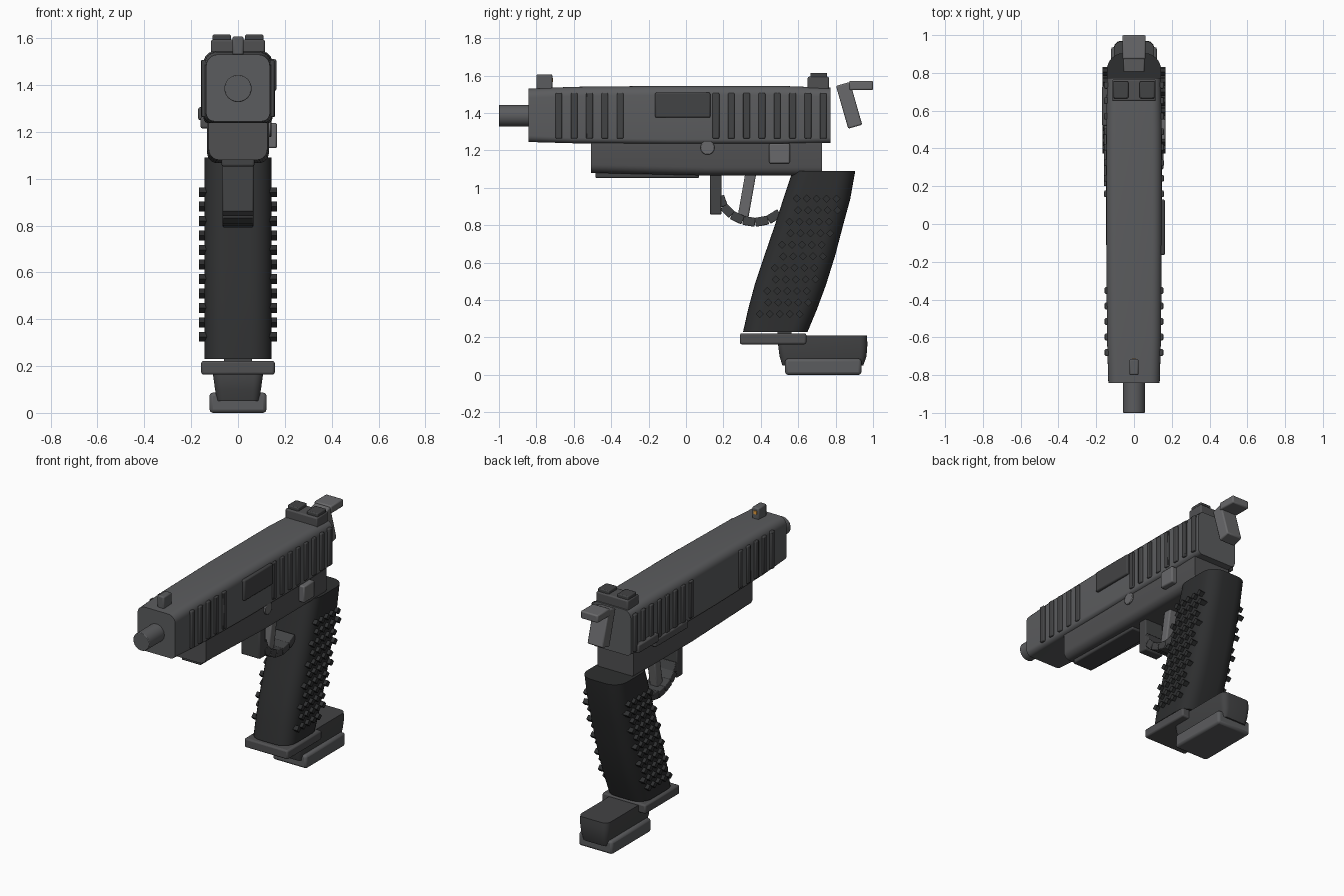
import bpy, bmesh, math
from mathutils import Matrix

if "Cube" in bpy.data.objects:
    bpy.data.objects.remove(bpy.data.objects["Cube"])


def material(name, r, g, b):
    m = bpy.data.materials.new(name)
    m.diffuse_color = (r, g, b, 1)
    m.use_nodes = True
    m.node_tree.nodes["Principled BSDF"].inputs["Base Color"].default_value = m.diffuse_color
    return m


STEEL = material("light_steel", 0.14, 0.14, 0.145)
SLIDE = material("slide_grey", 0.105, 0.107, 0.112)
FRAME = material("frame_grey", 0.08, 0.08, 0.083)
DARK = material("dark_grey", 0.055, 0.056, 0.058)
GRIP = material("grip_black", 0.027, 0.028, 0.029)
ORANGE = material("orange", 0.8, 0.35, 0.05)


def finish(name, bm, mat, bevel=0.0, smooth=True):
    bmesh.ops.recalc_face_normals(bm, faces=bm.faces)
    me = bpy.data.meshes.new(name)
    bm.to_mesh(me)
    bm.free()
    me.materials.append(mat)
    ob = bpy.data.objects.new(name, me)
    bpy.context.collection.objects.link(ob)
    if bevel:
        m = ob.modifiers.new("bevel", 'BEVEL')
        m.width, m.segments = bevel, 2
    if smooth:
        bpy.ops.object.select_all(action='DESELECT')
        bpy.context.view_layer.objects.active = ob
        ob.select_set(True)
        bpy.ops.object.shade_smooth_by_angle(angle=math.radians(35))
    return ob


def add_box(bm, x, y, z, tilt=0.0):
    size = [b - a for a, b in (x, y, z)]
    mid = [(a + b) / 2 for a, b in (x, y, z)]
    mat = Matrix.Translation(mid) @ Matrix.Rotation(tilt, 4, 'X') @ Matrix.Diagonal((*size, 1))
    bmesh.ops.create_cube(bm, size=1, matrix=mat)


def box(name, mat, x, y, z, bevel=0.008, tilt=0.0):
    bm = bmesh.new()
    add_box(bm, x, y, z, tilt)
    return finish(name, bm, mat, bevel)


def rod(name, mat, radius, depth, loc, axis):
    bm = bmesh.new()
    place = Matrix.Translation(loc) @ Matrix.Rotation(math.pi / 2, 4, axis)
    bmesh.ops.create_cone(bm, cap_ends=True, segments=32, radius1=radius,
                          radius2=radius, depth=depth, matrix=place)
    return finish(name, bm, mat, 0.004)


def rounded(hw, hh, r_top, r_bot, seg=6):
    pts = []
    for q, (sx, sy) in enumerate(((1, 1), (-1, 1), (-1, -1), (1, -1))):
        r = r_top if sy > 0 else r_bot
        for i in range(seg + 1):
            a = math.pi / 2 * (q + i / seg)
            pts.append((sx * (hw - r) + r * math.cos(a), sy * (hh - r) + r * math.sin(a)))
    return pts


def loft(name, mat, rings):
    bm = bmesh.new()
    rows = [[bm.verts.new(p) for p in ring] for ring in rings]
    n = len(rows[0])
    for a, b in zip(rows, rows[1:]):
        for i in range(n):
            bm.faces.new((a[i], a[(i + 1) % n], b[(i + 1) % n], b[i]))
    bm.faces.new(rows[0])
    bm.faces.new(rows[-1])
    return finish(name, bm, mat)


def ring_y(y, hw, z0, z1, r_top, r_bot):
    return [(u, y, (z0 + z1) / 2 + v) for u, v in rounded(hw, (z1 - z0) / 2, r_top, r_bot)]


def ring_z(z, hw, y0, y1, r):
    return [(u, (y0 + y1) / 2 + v, z) for u, v in rounded(hw, (y1 - y0) / 2, r, r)]


# Slide, frame and barrel
loft("slide", SLIDE, [ring_y(-0.843, 0.136, 1.245, 1.53, 0.05, 0.035),
                      ring_y(-0.6, 0.143, 1.238, 1.54, 0.05, 0.03),
                      ring_y(-0.1, 0.147, 1.235, 1.545, 0.05, 0.025),
                      ring_y(0.5, 0.147, 1.235, 1.545, 0.05, 0.025),
                      ring_y(0.773, 0.143, 1.24, 1.535, 0.05, 0.03)])
loft("frame", FRAME, [ring_y(-0.508, 0.125, 1.08, 1.25, 0.01, 0.045),
                      ring_y(0.1, 0.132, 1.066, 1.25, 0.01, 0.045),
                      ring_y(0.728, 0.13, 1.066, 1.25, 0.01, 0.045)])
box("under_rail", DARK, (-0.07, 0.07), (-0.485, 0.07), (1.052, 1.09))
rod("barrel", SLIDE, 0.058, 0.3, (0, -0.85, 1.385), 'X')

# Slide serrations on both sides
bm = bmesh.new()
for s in (-1, 1):
    for y in [-0.68 + 0.082 * i for i in range(5)] + [0.16 + 0.082 * i for i in range(8)]:
        d = 0.155 if y < 0 else 0.158
        add_box(bm, sorted((s * 0.12, s * d)), (y - 0.018, y + 0.018), (1.263, 1.507))
finish("slide_serrations", bm, DARK, 0.006)

# Ejection port, pin, catches
box("ejection_port", DARK, (0.13, 0.164), (-0.165, 0.13), (1.375, 1.51))
rod("frame_pin", STEEL, 0.038, 0.14, (0.072, 0.115, 1.215), 'Y')
box("side_button", STEEL, (0.12, 0.167), (0.445, 0.555), (1.13, 1.238))
box("slide_catch", FRAME, (-0.16, -0.12), (0.2, 0.54), (1.215, 1.265))
box("safety_pad", FRAME, (-0.17, -0.12), (0.52, 0.73), (1.25, 1.305))

# Sights
box("front_sight", SLIDE, (-0.024, 0.024), (-0.8, -0.715), (1.52, 1.607))
box("front_sight_dot", ORANGE, (-0.011, 0.011), (-0.72, -0.711), (1.565, 1.587), 0)
box("rear_sight_base", FRAME, (-0.115, 0.115), (0.65, 0.765), (1.52, 1.594))
for s, side in ((-1, "left"), (1, "right")):
    box("rear_sight_post_" + side, DARK, sorted((s * 0.03, s * 0.109)),
        (0.665, 0.755), (1.58, 1.615), 0.006)

# Hammer
box("hammer", STEEL, (-0.056, 0.056), (0.833, 0.911), (1.322, 1.56), 0.008, math.radians(16))
box("hammer_spur", STEEL, (-0.062, 0.062), (0.873, 1.0), (1.522, 1.572))

# Grip with studs
sections = ((0.23, 0.305, 0.65), (0.35, 0.332, 0.70), (0.48, 0.367, 0.748),
            (0.64, 0.42, 0.798), (0.8, 0.475, 0.84), (0.94, 0.52, 0.878), (1.09, 0.57, 0.905))
loft("grip", GRIP, [ring_z(z, 0.144, a, b, 0.09) for z, a, b in sections])
bm = bmesh.new()
for s in (-1, 1):
    for row in range(11):
        z = 0.325 + 0.0617 * row
        y0 = 0.395 + 0.32 * (z - 0.325) + 0.026 * (row % 2)
        for col in range(5):
            y = y0 + 0.053 * col
            add_box(bm, sorted((s * 0.12, s * 0.166)), (y - 0.015, y + 0.015),
                    (z - 0.015, z + 0.015), math.pi / 4)
finish("grip_studs", bm, GRIP, smooth=False)

# Trigger and guard
box("guard_post", DARK, (-0.068, 0.068), (0.128, 0.19), (0.857, 1.08))
box("trigger", STEEL, (-0.03, 0.03), (0.297, 0.355), (0.84, 1.085), 0.008, math.radians(-10))
path = [(0.18, 0.955), (0.2, 0.9), (0.245, 0.855), (0.305, 0.826),
        (0.37, 0.815), (0.44, 0.828), (0.5, 0.865)]
bm = bmesh.new()
for (ya, za), (yb, zb) in zip(path, path[1:]):
    h = math.hypot(yb - ya, zb - za) / 2
    y, z = (ya + yb) / 2, (za + zb) / 2
    add_box(bm, (-0.066, 0.066), (y - h, y + h), (z - 0.024, z + 0.024), math.atan2(zb - za, yb - ya))
finish("trigger_guard", bm, DARK, 0.005)

# Magazine well and magazine
box("magwell_plate", FRAME, (-0.157, 0.157), (0.288, 0.643), (0.163, 0.222), 0.01)
box("magwell_neck", DARK, (-0.06, 0.06), (0.49, 0.565), (0.2, 0.24), 0)
loft("magazine_body", DARK, [ring_z(0.05, 0.09, 0.515, 0.948, 0.03),
                             ring_z(0.1, 0.098, 0.5, 0.965, 0.035),
                             ring_z(0.165, 0.107, 0.492, 0.97, 0.04),
                             ring_z(0.21, 0.106, 0.51, 0.967, 0.04)])
box("magazine_base", SLIDE, (-0.122, 0.122), (0.53, 0.938), (0.0, 0.087), 0.015)
